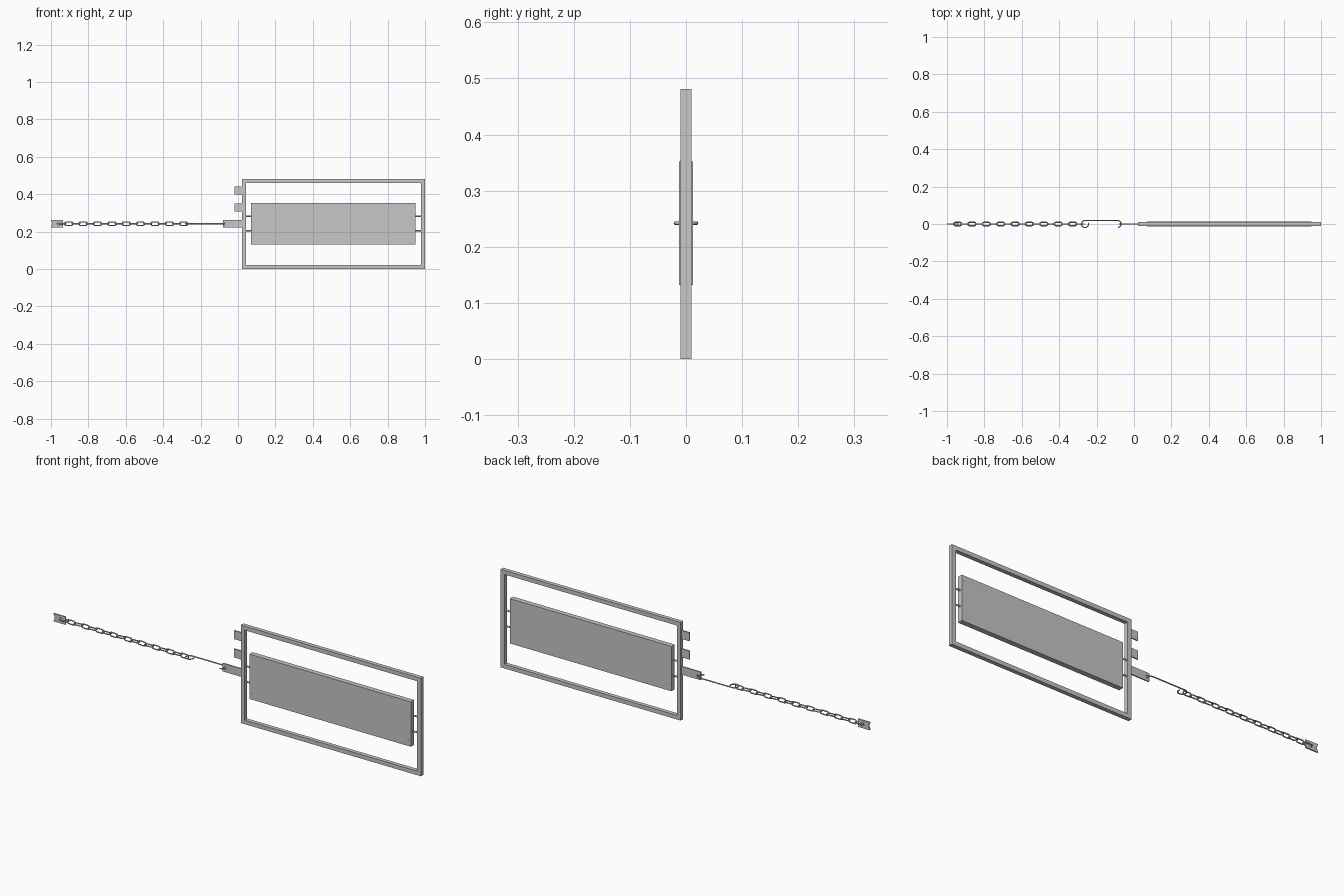
import bpy
from math import cos, sin, pi, radians

cube = bpy.data.objects.get("Cube")
if cube:
    bpy.data.objects.remove(cube, do_unlink=True)

steel = bpy.data.materials.new("steel grey")
steel.use_nodes = True
COLOUR = (0.57, 0.57, 0.57, 1)
steel.diffuse_color = COLOUR
steel.node_tree.nodes["Principled BSDF"].inputs["Base Color"].default_value = COLOUR

MID_Z = 0.242


def arc(cx, cy, r, start, end, steps):
    """Points along an arc, angles in degrees."""
    angles = [radians(start + (end - start) * i / steps) for i in range(steps + 1)]
    return [(cx + r * cos(a), cy + r * sin(a)) for a in angles]


def rect(x0, z0, x1, z1):
    return [(x0, z0), (x1, z0), (x1, z1), (x0, z1)]


def add_mesh(name, curve):
    """Turn a curve into a mesh object."""
    temp = bpy.data.objects.new("temp", curve)
    bpy.context.collection.objects.link(temp)
    bpy.context.view_layer.update()
    graph = bpy.context.evaluated_depsgraph_get()
    mesh = bpy.data.meshes.new_from_object(temp.evaluated_get(graph))
    bpy.data.objects.remove(temp, do_unlink=True)
    mesh.name = name
    mesh.materials.clear()
    mesh.materials.append(steel)
    obj = bpy.data.objects.new(name, mesh)
    bpy.context.collection.objects.link(obj)
    return obj


def add_spline(curve, points, cyclic):
    spline = curve.splines.new("POLY")
    spline.points.add(len(points) - 1)
    for p, (x, y) in zip(spline.points, points):
        p.co = (x, y, 0, 1)
    spline.use_cyclic_u = cyclic


def plate(name, outlines, half_depth):
    """Upright plate from an outline; further outlines become holes."""
    curve = bpy.data.curves.new(name, "CURVE")
    curve.dimensions = "2D"
    curve.fill_mode = "BOTH"
    curve.extrude = half_depth
    for points in outlines:
        add_spline(curve, points, True)
    obj = add_mesh(name, curve)
    obj.data.shade_flat()
    obj.rotation_euler.x = pi / 2
    return obj


def wire(name, points, radius, cyclic):
    """Round bar bent along a flat path."""
    curve = bpy.data.curves.new(name, "CURVE")
    curve.dimensions = "3D"
    curve.bevel_depth = radius
    curve.bevel_resolution = 2
    curve.use_fill_caps = True
    add_spline(curve, points, cyclic)
    obj = add_mesh(name, curve)
    for poly in obj.data.polygons:
        poly.use_smooth = len(poly.vertices) == 4
    return obj


def cylinder(name, radius, depth, location, rotation):
    bpy.ops.mesh.primitive_cylinder_add(vertices=16, radius=radius, depth=depth,
                                        location=location, rotation=rotation)
    obj = bpy.context.object
    obj.name = name
    obj.data.materials.append(steel)
    bpy.ops.object.shade_smooth_by_angle()


# Outer frame and hanging panel
plate("frame", [rect(0.022, 0, 1, 0.481), rect(0.043, 0.02, 0.979, 0.461)], 0.01)
plate("panel", [rect(0.07, 0.132, 0.948, 0.352)], 0.0125)

# Pins joining panel to frame, and corner screws on both faces
for x in (0.056, 0.964):
    for z in (0.205, 0.282):
        cylinder("panel_pin", 0.004, 0.036, (x, 0, z), (0, pi / 2, 0))
for x in (0.083, 0.935):
    for z in (0.156, 0.328):
        cylinder("corner_screw", 0.005, 0.0256, (x, 0, z), (pi / 2, 0, 0))

# Side tabs, the lowest one longer and drilled for the hook
for z in (0.308, 0.398):
    plate("upper_tab", [rect(-0.02, z, 0.023, z + 0.042)], 0.003)
hole = arc(-0.069, MID_Z, 0.007, 0, 345, 23)
plate("hook_tab", [rect(-0.081, 0.223, 0.023, 0.263), hole], 0.003)

# Notched plate at the far end of the chain
outline = [(-1, 0.223), (-0.935, 0.223), (-0.935, 0.262), (-1, 0.262), (-0.993, MID_Z)]
hole = arc(-0.961, MID_Z, 0.007, 0, 345, 23)
plate("end_plate", [outline, hole], 0.003)

# Straight rod with a hook bent at each end
path = arc(-0.262, 0, 0.019, 380, 90, 24) + arc(-0.089, 0, 0.019, 90, -80, 16)
rod = wire("hook_rod", path, 0.003, False)
rod.location.z = MID_Z

# Chain of links turned alternately flat and upright
oval = arc(0.0125, 0, 0.0095, -90, 90, 8) + arc(-0.0125, 0, 0.0095, 90, 270, 8)
for i in range(18):
    link = wire("chain_link", oval, 0.003, True)
    link.location = (-0.943 + 0.0384 * i, 0, MID_Z)
    link.rotation_euler.x = pi / 2 if i % 2 else 0
